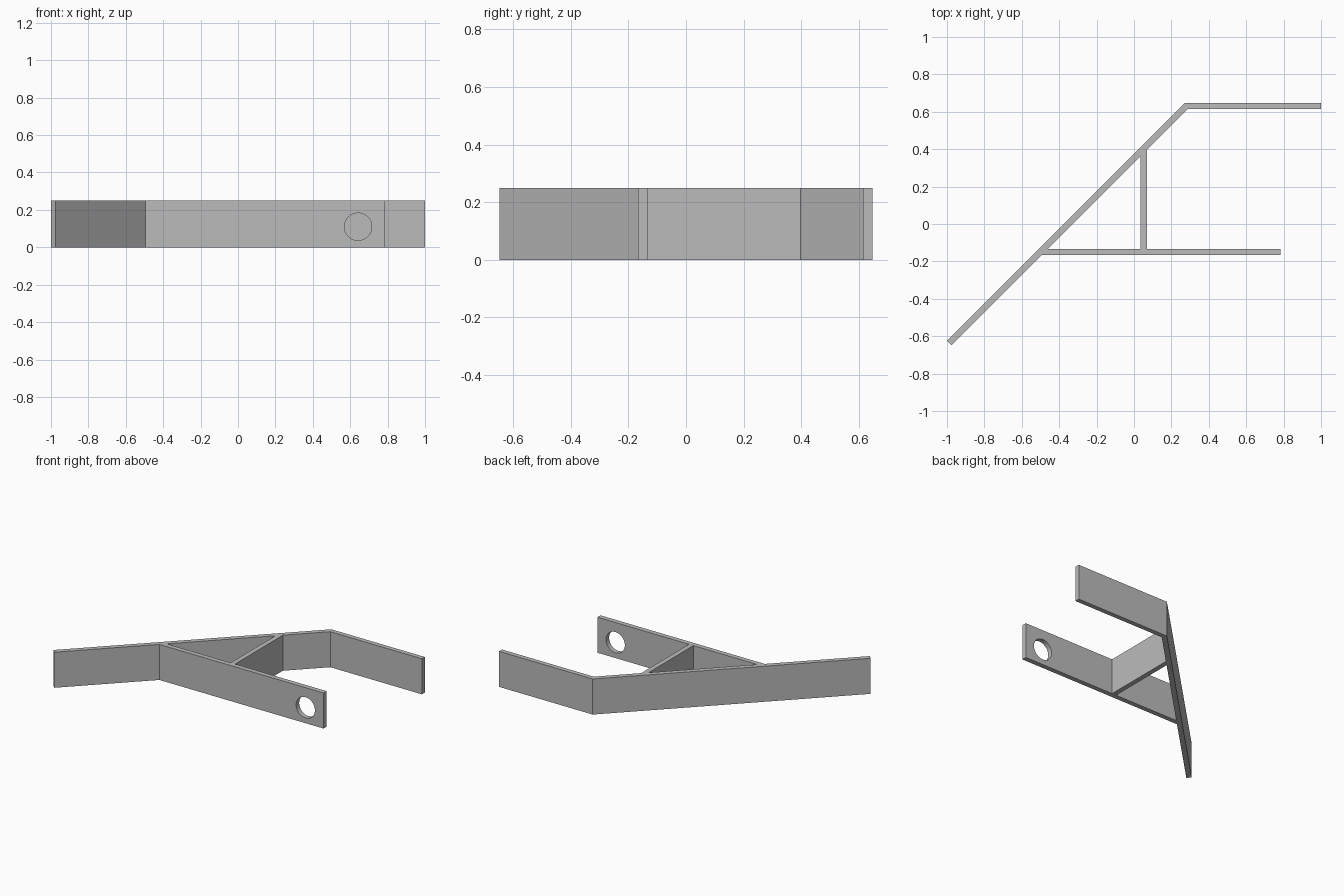
import bpy, bmesh, math

cube = bpy.data.objects.get("Cube")
if cube:
    bpy.data.objects.remove(cube, do_unlink=True)

HEIGHT = 0.25
INNER, OUTER = 0.328, 0.376        # diagonal faces lie on y = x + offset
ARM_LOW, ARM_HIGH = -0.167, -0.133
RIB_LEFT, RIB_RIGHT = 0.036, 0.07
FLANGE_LOW, FLANGE_HIGH = 0.615, 0.648


def prism(name, outline, low, high):
    """Extrude a flat outline between two heights."""
    bm = bmesh.new()
    face = bm.faces.new([bm.verts.new((x, y, low)) for x, y in outline])
    top = bmesh.ops.extrude_face_region(bm, geom=[face])["geom"]
    bmesh.ops.translate(bm, vec=(0, 0, high - low),
                        verts=[v for v in top if isinstance(v, bmesh.types.BMVert)])
    bmesh.ops.recalc_face_normals(bm, faces=bm.faces)
    mesh = bpy.data.meshes.new(name)
    bm.to_mesh(mesh)
    bm.free()
    obj = bpy.data.objects.new(name, mesh)
    bpy.context.collection.objects.link(obj)
    return obj


def cut(target, cutter):
    """Subtract a cutter and discard it."""
    mod = target.modifiers.new("cut", "BOOLEAN")
    mod.operation = "DIFFERENCE"
    mod.solver = "EXACT"
    mod.object = cutter
    bpy.ops.object.select_all(action="DESELECT")
    bpy.context.view_layer.objects.active = target
    target.select_set(True)
    bpy.ops.object.modifier_apply(modifier=mod.name)
    bpy.data.objects.remove(cutter, do_unlink=True)


# Bracket: diagonal strip, forward arm, cross rib and rear flange in one section
bracket = prism("bracket", [
    (-1.0, -1.0 + OUTER), (-0.976, -0.976 + INNER),
    (ARM_LOW - INNER, ARM_LOW), (0.782, ARM_LOW), (0.782, ARM_HIGH),
    (RIB_RIGHT, ARM_HIGH), (RIB_RIGHT, RIB_RIGHT + INNER),
    (FLANGE_LOW - INNER, FLANGE_LOW), (1.0, FLANGE_LOW), (1.0, FLANGE_HIGH),
    (FLANGE_HIGH - OUTER, FLANGE_HIGH)], 0, HEIGHT)

# Triangular opening enclosed by the diagonal, arm and rib
cut(bracket, prism("opening_cutter", [
    (ARM_HIGH - INNER, ARM_HIGH), (RIB_LEFT, ARM_HIGH),
    (RIB_LEFT, RIB_LEFT + INNER)], -0.1, HEIGHT + 0.1))

# Round hole through the arm
bpy.ops.mesh.primitive_cylinder_add(vertices=64, radius=0.073, depth=0.2,
                                    location=(0.642, -0.15, 0.11),
                                    rotation=(math.pi / 2, 0, 0))
cut(bracket, bpy.context.object)

# Plain grey finish
grey = bpy.data.materials.new("grey")
grey.use_nodes = True
colour = (0.5, 0.5, 0.5, 1)
grey.diffuse_color = colour
grey.node_tree.nodes["Principled BSDF"].inputs["Base Color"].default_value = colour
bracket.data.materials.clear()
bracket.data.materials.append(grey)
for poly in bracket.data.polygons:
    poly.material_index = 0
bpy.ops.object.shade_smooth_by_angle(angle=math.radians(30))
